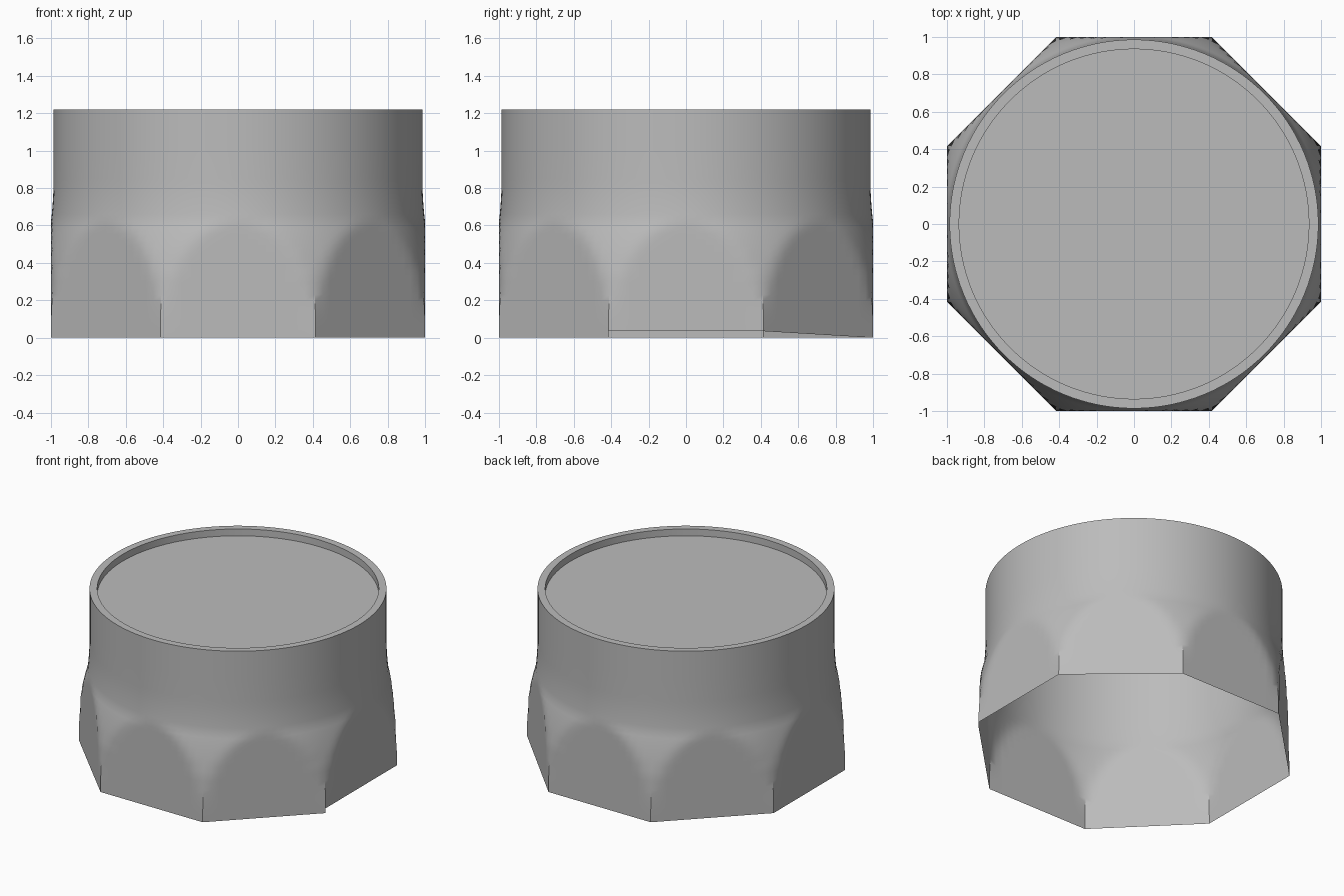
import bpy
import bmesh
import math

cube = bpy.data.objects.get("Cube")
if cube:
    bpy.data.objects.remove(cube, do_unlink=True)

SEGMENTS = 128
SIDE = math.pi / 4           # angle covered by one octagon side
HALF = math.tan(SIDE / 2)    # half length of one side
SKIRT = 0.035                # height of the straight bottom band
SHOULDER = 0.62              # height where the flats run out
TOP = 1.22
FLOOR = 1.17

grey = bpy.data.materials.new("plain_grey")
grey.use_nodes = True
colour = (0.5, 0.5, 0.5, 1)
grey.diffuse_color = colour
grey.node_tree.nodes["Principled BSDF"].inputs["Base Color"].default_value = colour


def finish(name, bm):
    """Turn a bmesh into a smooth shaded object."""
    mesh = bpy.data.meshes.new(name)
    bm.to_mesh(mesh)
    bm.free()
    obj = bpy.data.objects.new(name, mesh)
    bpy.context.collection.objects.link(obj)
    mesh.materials.append(grey)
    bpy.ops.object.select_all(action="DESELECT")
    obj.select_set(True)
    bpy.context.view_layer.objects.active = obj
    bpy.ops.object.shade_smooth_by_angle(angle=math.radians(30))
    return obj


def octagon(angle):
    local = (angle + SIDE / 2) % SIDE - SIDE / 2
    return 1 / math.cos(local)


def corner_limit(z):
    """Round cutter that turns the octagon into a circle."""
    if z <= SHOULDER:
        t = max(0, z - SKIRT) / (SHOULDER - SKIRT)
        return math.sqrt(1 + HALF ** 2 * (1 - t * t))
    t = min(1, (z - SHOULDER) / 0.23)
    return 0.986 + 0.014 * (1 - t) ** 2


def ring(bm, z, radius):
    verts = []
    for i in range(SEGMENTS):
        a = math.tau * i / SEGMENTS
        r = radius(a)
        verts.append(bm.verts.new((r * math.cos(a), r * math.sin(a), z)))
    return verts


def bridge(bm, low, high):
    for i in range(SEGMENTS):
        j = (i + 1) % SEGMENTS
        bm.faces.new((low[i], low[j], high[j], high[i]))


# Open shell: octagonal foot blending into a round collar with a rim
bm = bmesh.new()
steps = 18
heights = [SKIRT + (SHOULDER - SKIRT) * k / steps for k in range(steps + 1)]
heights += [0.66, 0.7, 0.75, 0.8, 0.85, 1.0, TOP]
rings = [ring(bm, z, lambda a: min(octagon(a), corner_limit(z))) for z in heights]
rings.append(ring(bm, TOP, lambda a: 0.935))
rings.append(ring(bm, FLOOR, lambda a: 0.935))
for low, high in zip(rings, rings[1:]):
    bridge(bm, low, high)

# Bottom band: missing on the left side, tapering on the side behind it
foot = ring(bm, 0, octagon)
per_side = SEGMENTS // 8
half = per_side // 2
for i in range(SEGMENTS):
    j = (i + 1) % SEGMENTS
    if i < half or i >= SEGMENTS - half:
        continue
    if i == half:
        bm.faces.new((rings[0][i], foot[j], rings[0][j]))
    else:
        bm.faces.new((foot[i], foot[j], rings[0][j], rings[0][i]))
first, last = foot[half].co.copy(), foot[half + per_side].co.copy()
for i in range(half + 1, half + per_side):
    t = (foot[i].co - first).length / (last - first).length
    foot[i].co.z = SKIRT * (1 - t)
loose = [v for v in bm.verts if not v.link_faces]
bmesh.ops.delete(bm, geom=loose, context="VERTS")
finish("shell", bm)

# Recessed round plate inside the rim
bm = bmesh.new()
bm.faces.new(ring(bm, FLOOR, lambda a: 0.935))
finish("recessed_top", bm)
